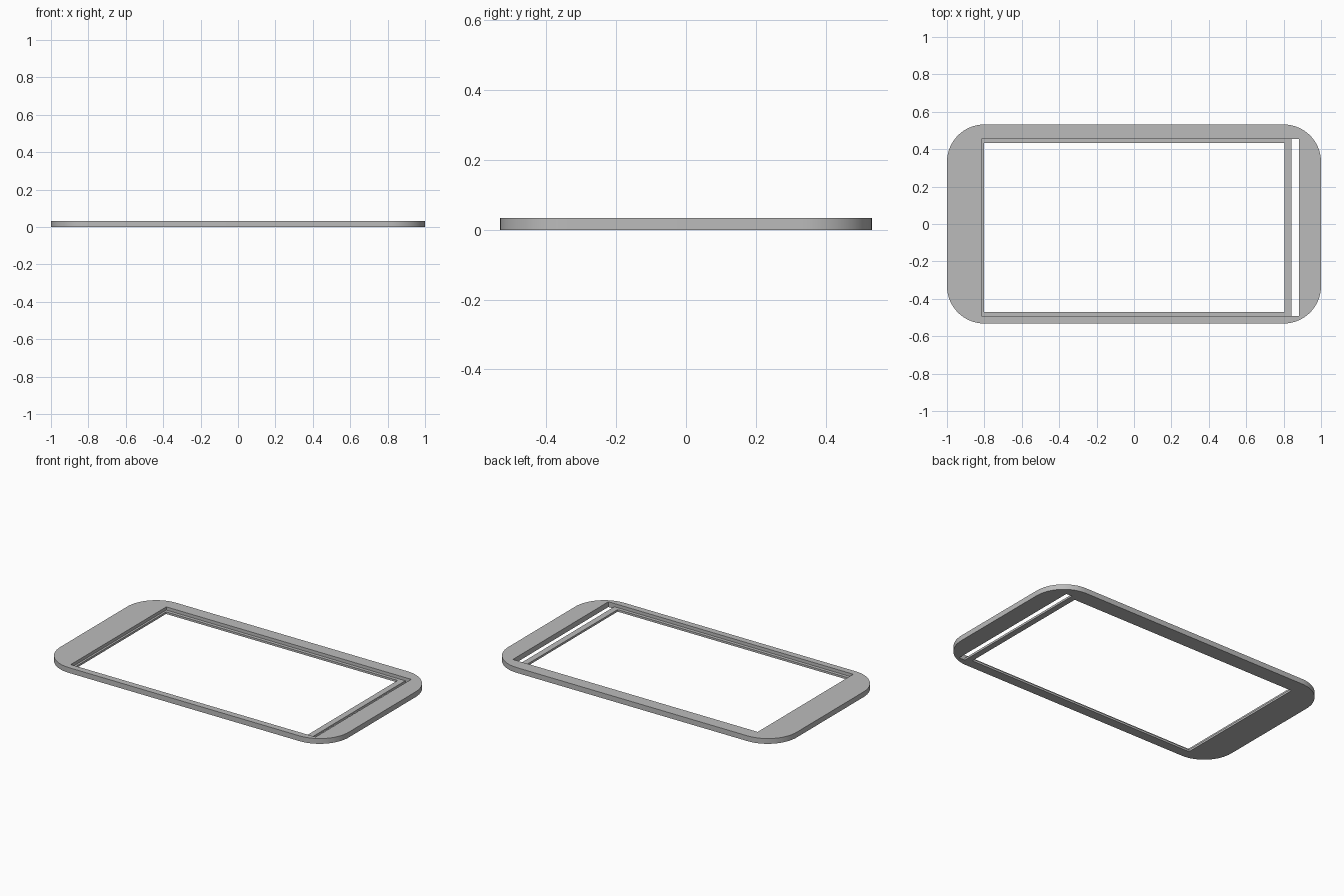
import bpy
import bmesh
from math import cos, sin, pi

if "Cube" in bpy.data.objects:
    bpy.data.objects.remove(bpy.data.objects["Cube"], do_unlink=True)

LENGTH, WIDTH, HEIGHT = 2.0, 1.064, 0.033
RADIUS, STEPS = 0.2, 16
LEDGE = 0.013

grey = bpy.data.materials.new("plain grey")
grey.use_nodes = True
colour = (0.5, 0.5, 0.5, 1)
grey.diffuse_color = colour
grey.node_tree.nodes["Principled BSDF"].inputs["Base Color"].default_value = colour


def prism(name, outline, z0, z1):
    """Extrude a flat outline from z0 up to z1."""
    bm = bmesh.new()
    face = bm.faces.new([bm.verts.new((x, y, z0)) for x, y in outline])
    top = bmesh.ops.extrude_face_region(bm, geom=[face])["geom"]
    bmesh.ops.translate(bm, vec=(0, 0, z1 - z0),
                        verts=[v for v in top if isinstance(v, bmesh.types.BMVert)])
    bmesh.ops.recalc_face_normals(bm, faces=bm.faces)
    mesh = bpy.data.meshes.new(name)
    bm.to_mesh(mesh)
    bm.free()
    mesh.materials.append(grey)
    obj = bpy.data.objects.new(name, mesh)
    bpy.context.collection.objects.link(obj)
    return obj


def rectangle(x0, x1, y0, y1):
    return [(x0, y0), (x1, y0), (x1, y1), (x0, y1)]


def rounded_rectangle(length, width, radius):
    points = []
    corners = [(1, 1), (-1, 1), (-1, -1), (1, -1)]
    for i, (sx, sy) in enumerate(corners):
        for k in range(STEPS + 1):
            a = (i + k / STEPS) * pi / 2
            points.append((sx * (length / 2 - radius) + radius * cos(a),
                           sy * (width / 2 - radius) + radius * sin(a)))
    return points


# Rounded frame body
frame = prism("frame", rounded_rectangle(LENGTH, WIDTH, RADIUS), 0, HEIGHT)

# Recess above the ledge, main window, and the slot at the left end
cutters = [
    prism("recess_cutter", rectangle(-0.816, 0.883, -0.492, 0.455), LEDGE, 0.1),
    prism("window_cutter", rectangle(-0.803, 0.804, -0.471, 0.434), -0.1, 0.08),
    prism("slot_cutter", rectangle(0.842, 0.883, -0.492, 0.455), -0.1, 0.1),
]
for cutter in cutters:
    cutter.hide_render = True
    cut = frame.modifiers.new(cutter.name, "BOOLEAN")
    cut.operation = "DIFFERENCE"
    cut.solver = "EXACT"
    cut.object = cutter

# Bake the cuts and drop the helpers
bpy.ops.object.select_all(action="DESELECT")
frame.select_set(True)
bpy.context.view_layer.objects.active = frame
for cutter in cutters:
    bpy.ops.object.modifier_apply(modifier=cutter.name)
    bpy.data.objects.remove(cutter, do_unlink=True)

bpy.ops.object.shade_smooth_by_angle(angle=pi / 6)
